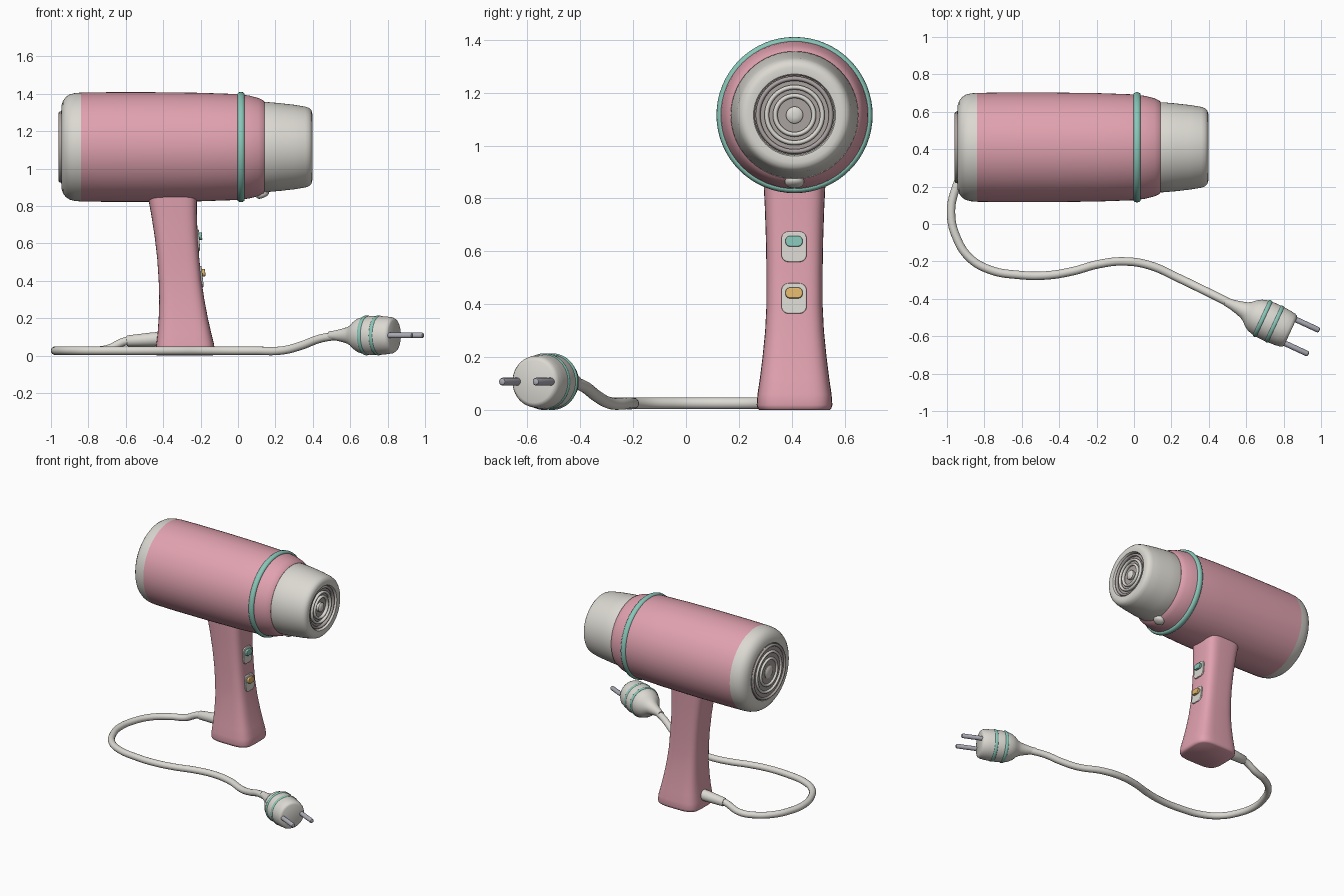
import bpy, bmesh, math
from mathutils import Vector, Matrix

if "Cube" in bpy.data.objects:
    bpy.data.objects.remove(bpy.data.objects["Cube"])


def material(name, r, g, b):
    m = bpy.data.materials.new(name)
    m.diffuse_color = (r, g, b, 1)
    m.use_nodes = True
    m.node_tree.nodes["Principled BSDF"].inputs["Base Color"].default_value = m.diffuse_color
    return m


PINK = material("pink", 0.75, 0.36, 0.43)
CREAM = material("cream", 0.71, 0.69, 0.64)
TEAL = material("teal", 0.25, 0.57, 0.48)
YELLOW = material("yellow", 0.75, 0.47, 0.15)
GREY = material("warm grey", 0.40, 0.36, 0.35)
METAL = material("metal", 0.40, 0.40, 0.46)


def finish(name, bm, mat, bevel=0.0, angle=40):
    bmesh.ops.remove_doubles(bm, verts=bm.verts, dist=1e-5)
    bmesh.ops.recalc_face_normals(bm, faces=bm.faces)
    mesh = bpy.data.meshes.new(name)
    bm.to_mesh(mesh)
    bm.free()
    ob = bpy.data.objects.new(name, mesh)
    bpy.context.collection.objects.link(ob)
    mesh.materials.append(mat)
    if bevel:
        mod = ob.modifiers.new("bevel", 'BEVEL')
        mod.width, mod.segments, mod.limit_method = bevel, 3, 'ANGLE'
    smooth(ob, angle)
    return ob


def smooth(ob, angle=40):
    bpy.ops.object.select_all(action='DESELECT')
    ob.select_set(True)
    bpy.context.view_layer.objects.active = ob
    bpy.ops.object.shade_smooth_by_angle(angle=math.radians(angle))


def loft(bm, loops, closed=False):
    """Skin rings of points; cap the ends unless the loft closes on itself."""
    rings = [[bm.verts.new(p) for p in loop] for loop in loops]
    n = len(rings[0])
    pairs = list(zip(rings, rings[1:])) + ([(rings[-1], rings[0])] if closed else [])
    for a, b in pairs:
        for i in range(n):
            j = (i + 1) % n
            bm.faces.new((a[i], a[j], b[j], b[i]))
    if not closed:
        bm.faces.new(rings[0])
        bm.faces.new(rings[-1])


def lathe(name, profile, mat, origin, axis=(1, 0, 0), closed=False, seg=64):
    """Revolve (distance along axis, radius) points."""
    rot = Vector(axis).to_track_quat('Z', 'Y').to_matrix().to_4x4()
    m = Matrix.Translation(origin) @ rot
    bm = bmesh.new()
    angles = [2 * math.pi * i / seg for i in range(seg)]
    loft(bm, [[m @ Vector((r * math.cos(a), r * math.sin(a), t)) for a in angles]
              for t, r in profile], closed)
    return finish(name, bm, mat)


def ring(name, t, radius, half_t, half_r, mat, origin, axis=(1, 0, 0)):
    """Band with a rounded section."""
    sec = [2 * math.pi * i / 12 for i in range(12)]
    return lathe(name, [(t + half_t * math.cos(a), radius + half_r * math.sin(a)) for a in sec],
                 mat, origin, axis, closed=True)


def pad(name, y, z, w, h, corner, x, thick, tilt, mat):
    """Rounded plate facing +x, leaning with the handle."""
    outline = []
    for k, (sy, sz) in enumerate(((1, 1), (-1, 1), (-1, -1), (1, -1))):
        for i in range(7):
            a = math.pi / 2 * (k + i / 6)
            outline.append((sy * (w / 2 - corner) + corner * math.cos(a),
                            sz * (h / 2 - corner) + corner * math.sin(a)))
    m = Matrix.Translation((x, y, z)) @ Matrix.Rotation(tilt, 4, 'Y')
    bm = bmesh.new()
    loft(bm, [[m @ Vector((t, p, q)) for p, q in outline] for t in (-thick, 0)])
    return finish(name, bm, mat, bevel=0.004)


C = Vector((0, 0.41, 1.115))   # barrel axis

# Barrel, back cap, trim ring and nozzle
lathe("barrel", [(-0.84, 0.20), (-0.84, 0.291), (-0.70, 0.293), (-0.45, 0.293), (-0.20, 0.29),
                 (0.0, 0.283), (0.06, 0.275), (0.11, 0.262), (0.135, 0.25), (0.143, 0.241),
                 (0.143, 0.20)], PINK, C)
lathe("back_cap", [(-0.84, 0.20), (-0.84, 0.291), (-0.875, 0.288), (-0.90, 0.281), (-0.92, 0.268),
                   (-0.935, 0.248), (-0.943, 0.225), (-0.945, 0.197), (-0.93, 0.193),
                   (-0.93, 0.15)], CREAM, C)
ring("trim_ring", 0.016, 0.28, 0.02, 0.015, TEAL, C)
lathe("nozzle", [(0.12, 0.18), (0.12, 0.236), (0.15, 0.241), (0.22, 0.235), (0.30, 0.226),
                 (0.36, 0.216), (0.38, 0.209), (0.392, 0.197), (0.397, 0.18), (0.394, 0.155),
                 (0.385, 0.15), (0.36, 0.15), (0.36, 0.12)], CREAM, C)

# Ringed grilles at both ends
for end, x, face, radii, hub in (("front", 0.375, 0.363, (0.138, 0.105, 0.073), 0.032),
                                 ("back", -0.947, -0.936, (0.182, 0.138, 0.092), 0.045)):
    s = 1 if x > 0 else -1
    lathe(end + "_grille_backing", [(face - 0.01, radii[0] + 0.012), (face, radii[0] + 0.012)],
          GREY, C)
    for i, r in enumerate(radii):
        ring(f"{end}_grille_ring_{i + 1}", x, r, 0.012, 0.009, CREAM if i else GREY, C)
    lathe(end + "_grille_hub", [(face - s * 0.005, hub), (x + s * 0.003, hub),
                                (x + s * 0.01, hub * 0.75), (x + s * 0.013, hub * 0.3)], CREAM, C)

# Small release button below the nozzle
lathe("release_button", [(-0.03, 0.036), (0.008, 0.036), (0.016, 0.03), (0.021, 0.018), (0.022, 0.004)],
      CREAM, (0.13, 0.41, 0.865), (0.4, 0, -0.92), seg=32)

# Handle: rounded-square section flaring to the foot (z, back x, front x, half width)
rows = [(0.0, -0.433, -0.135, 0.132), (0.006, -0.438, -0.127, 0.139), (0.02, -0.44, -0.123, 0.143),
        (0.06, -0.437, -0.128, 0.140), (0.12, -0.43, -0.143, 0.131), (0.20, -0.424, -0.161, 0.121),
        (0.30, -0.421, -0.18, 0.111), (0.40, -0.424, -0.195, 0.106), (0.52, -0.432, -0.207, 0.106),
        (0.64, -0.446, -0.216, 0.108), (0.76, -0.465, -0.22, 0.112), (0.84, -0.48, -0.22, 0.116),
        (0.92, -0.495, -0.22, 0.119)]


def signed_pow(v, e):
    return math.copysign(abs(v) ** e, v)


bm = bmesh.new()
loops = []
for z, x0, x1, hw in rows:
    loop = []
    for i in range(48):
        a = 2 * math.pi * i / 48
        loop.append(((x0 + x1) / 2 + (x1 - x0) / 2 * signed_pow(math.cos(a), 0.5),
                     0.41 + hw * signed_pow(math.sin(a), 0.5), z))
    loops.append(loop)
loft(bm, loops)
finish("handle", bm, PINK, angle=50)

# Two switches on the handle front
for name, z, x, tilt, mat, out in (("upper", 0.618, -0.206, -0.07, TEAL, 0.014),
                                   ("lower", 0.423, -0.189, -0.11, YELLOW, 0.014)):
    pad(name + "_switch_plate", 0.408, z, 0.095, 0.115, 0.027, x, 0.025, tilt, CREAM)
    pad(name + "_switch_button", 0.408, z + 0.021, 0.064, 0.04, 0.017, x + out, 0.03, tilt, mat)

# Cord with strain-relief sleeve
lathe("cord_sleeve", [(0, 0.038), (0.05, 0.037), (0.175, 0.029), (0.18, 0.025)], CREAM,
      (-0.415, 0.41, 0.089), (-1, 0, -0.06), seg=32)
path = [(-0.52, 0.41, 0.083), (-0.60, 0.408, 0.077), (-0.70, 0.40, 0.034), (-0.80, 0.37, 0.026),
        (-0.90, 0.29, 0.026), (-0.96, 0.17, 0.026), (-0.978, 0.05, 0.026), (-0.95, -0.07, 0.026),
        (-0.88, -0.18, 0.026), (-0.77, -0.245, 0.026), (-0.62, -0.272, 0.026),
        (-0.47, -0.275, 0.026), (-0.33, -0.253, 0.026), (-0.19, -0.215, 0.026),
        (-0.06, -0.20, 0.026), (0.08, -0.22, 0.026), (0.24, -0.29, 0.028),
        (0.34, -0.338, 0.054), (0.43, -0.382, 0.088), (0.50, -0.417, 0.102), (0.57, -0.45, 0.107)]
cu = bpy.data.curves.new("cord", 'CURVE')
cu.dimensions, cu.bevel_depth, cu.bevel_resolution, cu.resolution_u = '3D', 0.0225, 5, 8
sp = cu.splines.new('BEZIER')
sp.bezier_points.add(len(path) - 1)
for p, co in zip(sp.bezier_points, path):
    p.co = co
    p.handle_left_type = p.handle_right_type = 'AUTO'
cord = bpy.data.objects.new("cord", cu)
bpy.context.collection.objects.link(cord)
cu.materials.append(CREAM)
bpy.ops.object.select_all(action='DESELECT')
cord.select_set(True)
bpy.context.view_layer.objects.active = cord
bpy.ops.object.convert(target='MESH')
smooth(bpy.context.view_layer.objects.active, 60)

# Plug with two bands and two prongs
face = Vector((0.8375, -0.575, 0.108))
d = Vector((0.91, -0.42, 0)).normalized()
side = Vector((-d.y, d.x, 0))
lathe("plug_body", [(-0.385, 0.022), (-0.35, 0.026), (-0.31, 0.035), (-0.275, 0.045), (-0.255, 0.056),
                    (-0.235, 0.075), (-0.21, 0.091), (-0.18, 0.1), (-0.14, 0.104), (-0.10, 0.104),
                    (-0.05, 0.101), (-0.018, 0.097), (-0.005, 0.09), (0, 0.08)], CREAM, face, d)
for i, t in enumerate((-0.165, -0.095)):
    ring(f"plug_band_{i + 1}", t, 0.101, 0.011, 0.006, TEAL, face, d)
for i, s in enumerate((-1, 1)):
    lathe(f"prong_{i + 1}", [(-0.02, 0.015), (0.128, 0.015), (0.135, 0.012), (0.138, 0.006)], METAL,
          face + side * s * 0.07, d, seg=24)
